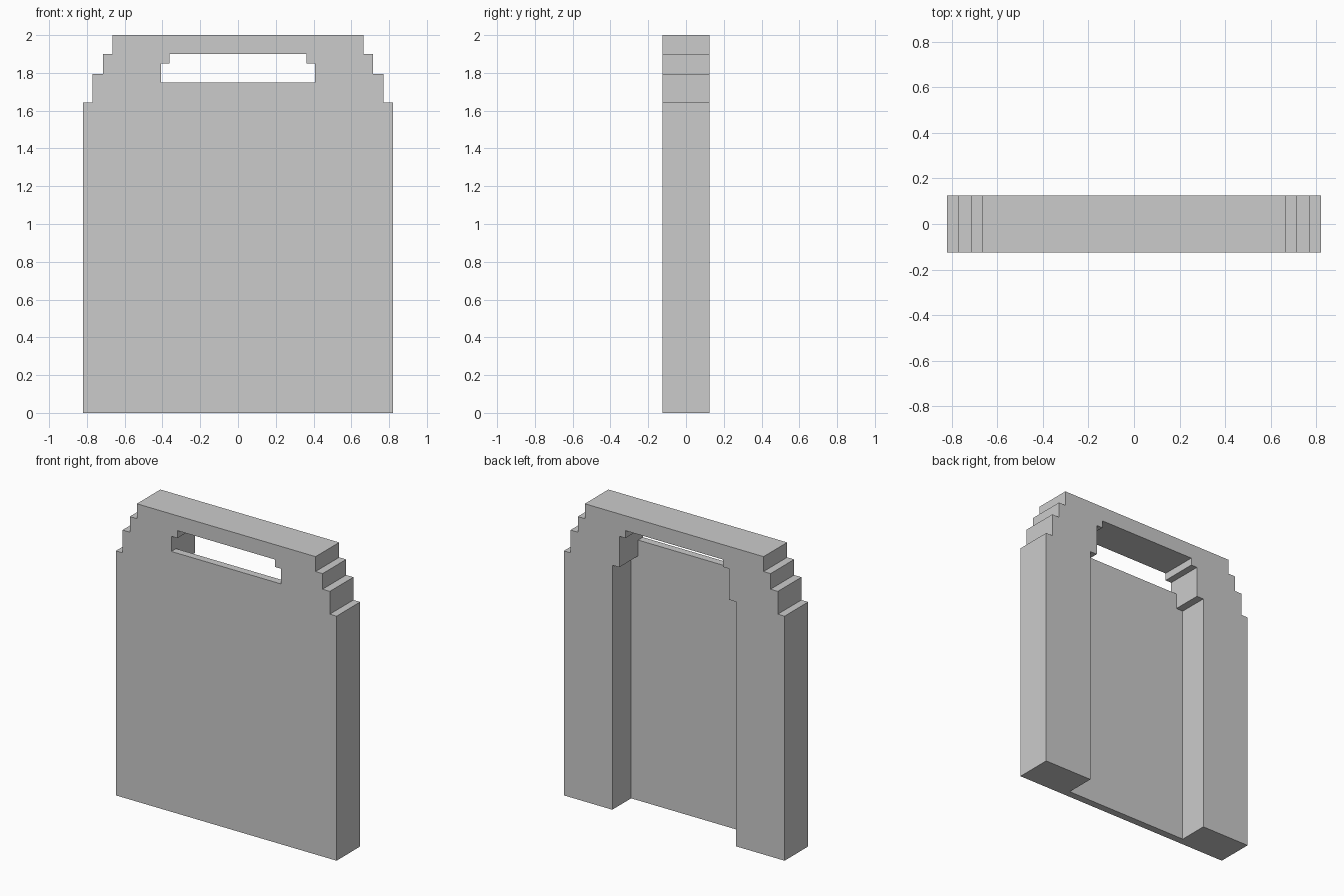
import bpy
import bmesh

if "Cube" in bpy.data.objects:
    bpy.data.objects.remove(bpy.data.objects["Cube"])

HALF_DEPTH = 0.125
PANEL_BACK = -0.075

# Right-hand halves of the stepped outlines (x, z), from the floor upward
OUTER = [(0.82, 0), (0.82, 1.642), (0.77, 1.642), (0.77, 1.795),
         (0.716, 1.795), (0.716, 1.9), (0.664, 1.9), (0.664, 2.0)]
OPENING = [(0.46, 0), (0.46, 1.642), (0.408, 1.642), (0.408, 1.85),
           (0.362, 1.85), (0.362, 1.9)]
PANEL = [(0.46, 0), (0.46, 1.642), (0.408, 1.642), (0.408, 1.748)]


def mirrored(half):
    """Full outline: up the right side, then down the left side."""
    return half + [(-x, z) for x, z in reversed(half)]


def extrude_outline(name, outline, y0, y1):
    bm = bmesh.new()
    face = bm.faces.new([bm.verts.new((x, y0, z)) for x, z in outline])
    result = bmesh.ops.extrude_face_region(bm, geom=[face], use_keep_orig=True)
    moved = [v for v in result["geom"] if isinstance(v, bmesh.types.BMVert)]
    bmesh.ops.translate(bm, verts=moved, vec=(0, y1 - y0, 0))
    bmesh.ops.recalc_face_normals(bm, faces=bm.faces)
    mesh = bpy.data.meshes.new(name)
    bm.to_mesh(mesh)
    bm.free()
    obj = bpy.data.objects.new(name, mesh)
    bpy.context.collection.objects.link(obj)
    return obj


# Thick stepped arch, open at the bottom
arch = mirrored(OUTER) + list(reversed(mirrored(OPENING)))
extrude_outline("door_frame", arch, -HALF_DEPTH, HALF_DEPTH)

# Thin panel flush with the front, leaving the window slot above it
extrude_outline("front_panel", mirrored(PANEL), -HALF_DEPTH, PANEL_BACK)
